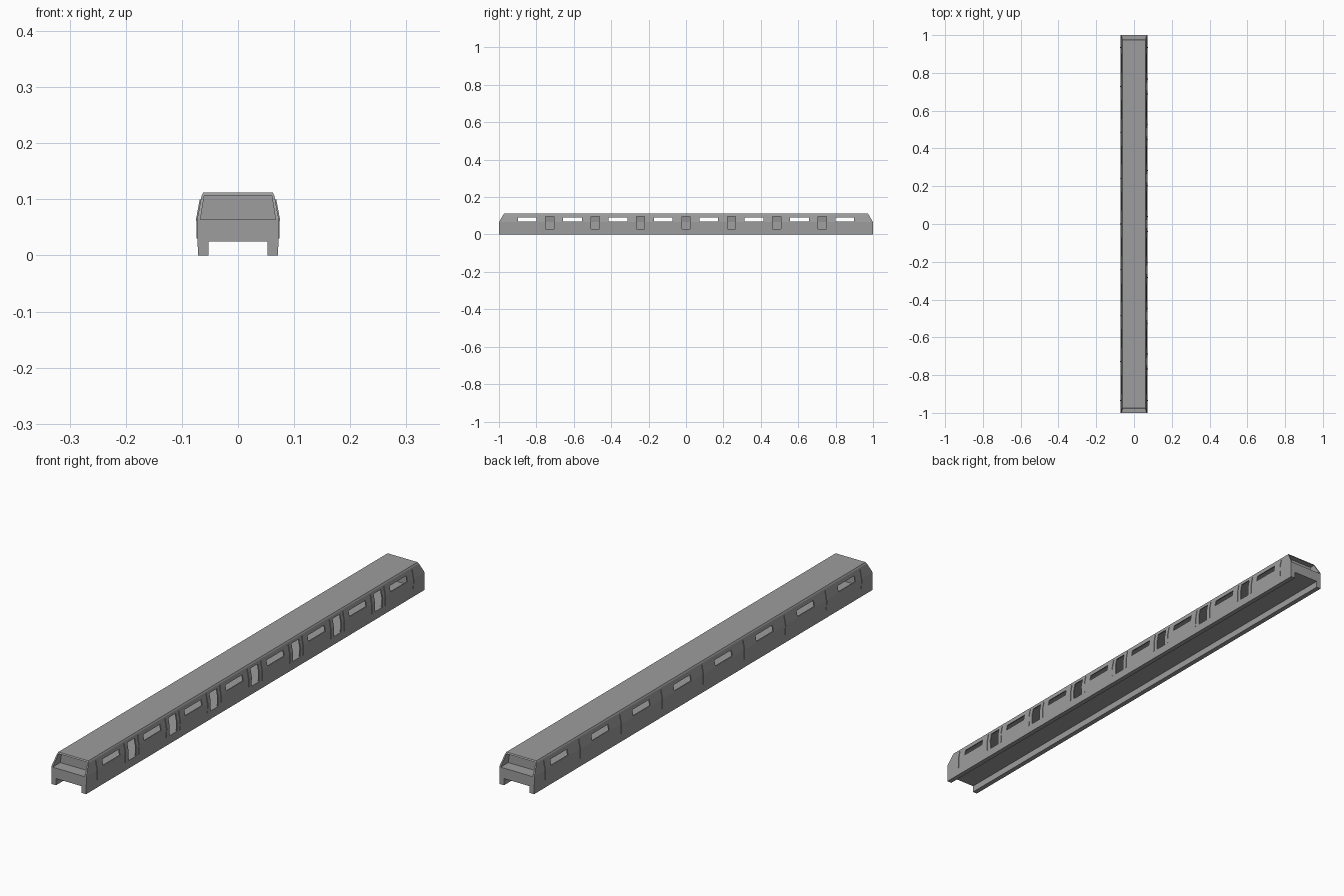
import bpy, bmesh
from mathutils import Vector

if "Cube" in bpy.data.objects:
    bpy.data.objects.remove(bpy.data.objects["Cube"], do_unlink=True)

grey = bpy.data.materials.new("plain grey")
grey.use_nodes = True
grey.diffuse_color = (0.34, 0.34, 0.34, 1)
grey.node_tree.nodes["Principled BSDF"].inputs["Base Color"].default_value = grey.diffuse_color


def prism(bm, profile, y0, y1):
    """Extrude an x-z outline from y0 to y1."""
    n = len(profile)
    a = [bm.verts.new((x, y0, z)) for x, z in profile]
    b = [bm.verts.new((x, y1, z)) for x, z in profile]
    faces = [bm.faces.new(a), bm.faces.new(b[::-1])]
    for i in range(n):
        j = (i + 1) % n
        faces.append(bm.faces.new((a[j], a[i], b[i], b[j])))
    bmesh.ops.recalc_face_normals(bm, faces=faces)


def box(bm, x0, x1, y0, y1, z0, z1):
    prism(bm, [(x0, z0), (x1, z0), (x1, z1), (x0, z1)], y0, y1)


def finish(bm, name):
    me = bpy.data.meshes.new(name)
    bm.to_mesh(me)
    bm.free()
    me.materials.append(grey)
    ob = bpy.data.objects.new(name, me)
    bpy.context.scene.collection.objects.link(ob)
    return ob


def symmetric(half):
    return half + [(-x, z) for x, z in reversed(half)]


def cut(target, bm):
    """Subtract the shapes, then drop the cutter."""
    cutter = finish(bm, "cutter")
    cutter.hide_render = True
    mod = target.modifiers.new("cut", 'BOOLEAN')
    mod.operation, mod.solver, mod.object = 'DIFFERENCE', 'EXACT', cutter
    bpy.context.view_layer.objects.active = target
    bpy.ops.object.modifier_apply(modifier=mod.name)
    bpy.data.objects.remove(cutter, do_unlink=True)


# Outer body with leaning upper walls and raked ends
bm = bmesh.new()
prism(bm, symmetric([(0.0715, 0), (0.0725, 0.066), (0.065, 0.106), (0.062, 0.112)]), -1, 1)
for s in (-1, 1):
    bmesh.ops.bisect_plane(bm, geom=bm.verts[:] + bm.edges[:] + bm.faces[:],
                           plane_co=(0, s, 0.066), plane_no=Vector((0, s * 0.046, 0.027)),
                           clear_outer=True)
    bmesh.ops.holes_fill(bm, edges=[e for e in bm.edges if e.is_boundary])
bmesh.ops.recalc_face_normals(bm, faces=bm.faces)
body = finish(bm, "carriage_body")

# Passenger compartment, underside channel and cab recesses
bm = bmesh.new()
prism(bm, symmetric([(0.067, 0.03), (0.068, 0.066), (0.061, 0.106)]), -0.95, 0.95)
box(bm, -0.053, 0.053, -1.1, 1.1, -0.1, 0.025)
for s in (-1, 1):
    prism(bm, symmetric([(0.067, 0.064), (0.06, 0.107)]), s * 1.1, s * 0.955)
cut(body, bm)

# Windows pass through both walls, doorways through one wall
pitch = 0.2427
doors = [i * pitch for i in range(-3, 4)]
bm = bmesh.new()
for i in range(8):
    y = (i - 3.5) * pitch
    box(bm, -0.1, 0.1, y - 0.05, y + 0.05, 0.069, 0.091)
for y in doors:
    box(bm, 0.03, 0.1, y - 0.022, y + 0.022, 0.0305, 0.096)
cut(body, bm)


def rails(name, side, places):
    """Thin upright strips that follow the bend of the wall."""
    bm = bmesh.new()
    outline = [(0.071, 0.03), (0.0738, 0.03), (0.0745, 0.066),
               (0.0682, 0.1), (0.065, 0.1), (0.0715, 0.066)]
    for y in places:
        prism(bm, [(side * x, z) for x, z in outline], y - 0.002, y + 0.002)
    finish(bm, name)


# Handrails beside the doorways and the cabs
rails("left_handrails", 1, [y + d for y in doors for d in (-0.04, 0.04)] + [-0.935, 0.935])
rails("right_handrails", -1, doors + [-0.935, 0.935])
